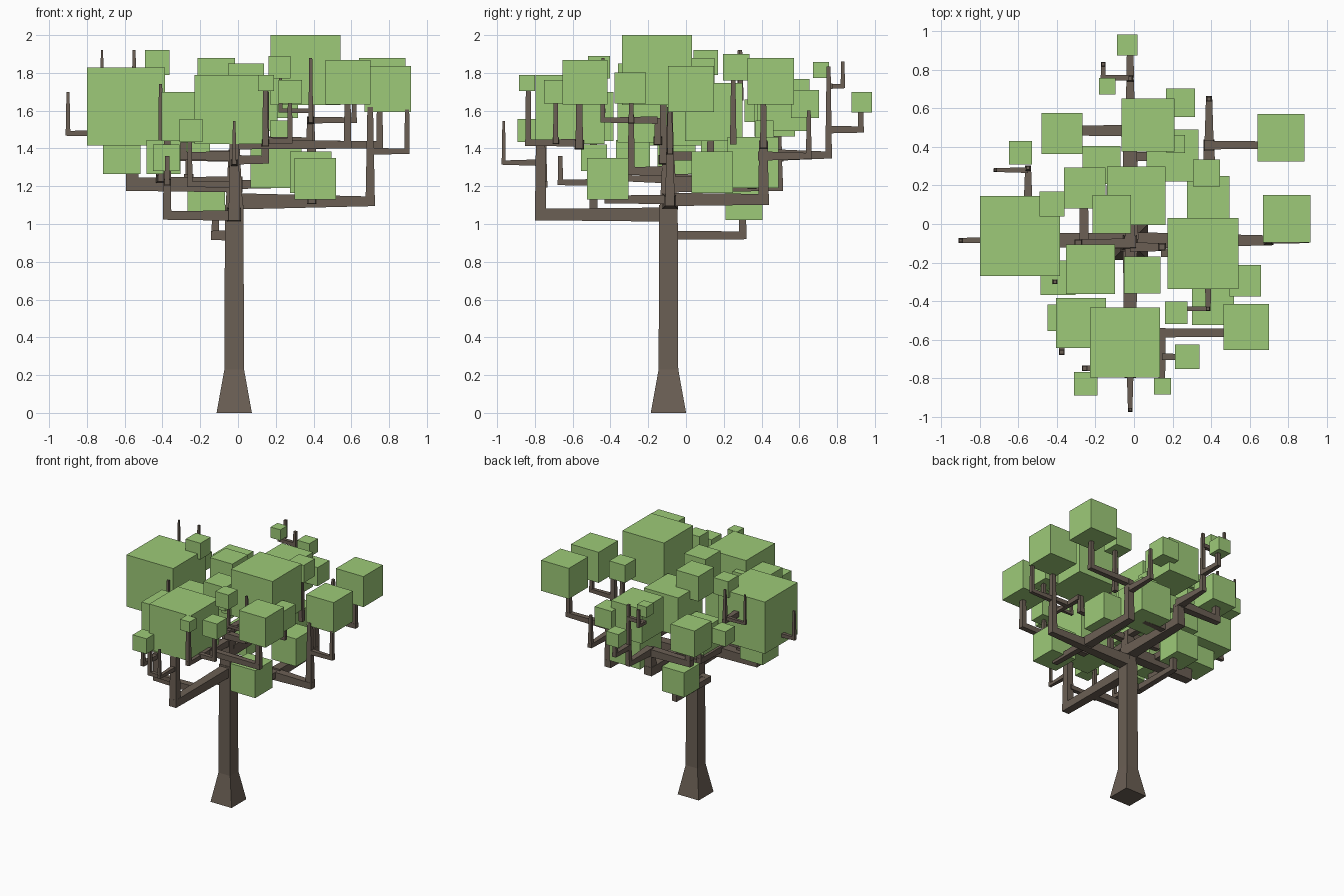
import bpy
import bmesh
from mathutils import Vector

default = bpy.data.objects.get("Cube")
if default:
    bpy.data.objects.remove(default)


def flat_colour(name, rgb):
    mat = bpy.data.materials.new(name)
    mat.use_nodes = True
    mat.diffuse_color = (*rgb, 1)
    shader = next(n for n in mat.node_tree.nodes if n.type == "BSDF_PRINCIPLED")
    shader.inputs["Base Color"].default_value = (*rgb, 1)
    shader.inputs["Roughness"].default_value = 0.9
    return mat


bark = flat_colour("bark brown", (0.147, 0.115, 0.089))
green = flat_colour("leaf green", (0.337, 0.591, 0.188))

DIRECTIONS = {
    "left": Vector((1, 0, 0)), "right": Vector((-1, 0, 0)),
    "back": Vector((0, 1, 0)), "front": Vector((0, -1, 0)),
    "up": Vector((0, 0, 1)),
}


def finish(bm, name, mat):
    bmesh.ops.recalc_face_normals(bm, faces=bm.faces)
    mesh = bpy.data.meshes.new(name)
    bm.to_mesh(mesh)
    bm.free()
    mesh.materials.append(mat)
    bpy.context.collection.objects.link(bpy.data.objects.new(name, mesh))


def taper_box(bm, start, end, wide, narrow):
    """Square bar that narrows from start to end."""
    axis = (end - start).normalized()
    side = Vector((0, 1, 0)) if abs(axis.x) > 0.5 else Vector((1, 0, 0))
    other = axis.cross(side)
    rings = []
    for point, width in ((start, wide), (end, narrow)):
        rings.append([bm.verts.new(point + (side * a + other * b) * width / 2)
                      for a, b in ((-1, -1), (1, -1), (1, 1), (-1, 1))])
    low, high = rings
    bm.faces.new(low)
    bm.faces.new(high)
    for i in range(4):
        j = (i + 1) % 4
        bm.faces.new((low[i], low[j], high[j], high[i]))


def grow(name, start, width, tip=0.65, **steps):
    """Grow a square limb step by step in named directions; return its corners."""
    bm = bmesh.new()
    point = Vector(start)
    corners = [point.copy()]
    ratio = tip ** (1 / len(steps))
    for i, (way, length) in enumerate(steps.items()):
        axis = DIRECTIONS[way]
        end = point + axis * length
        last = i == len(steps) - 1
        reach = 0 if last else width * ratio / 2
        begin = point - axis * (width / 2 if i else 0)
        taper_box(bm, begin, end + axis * reach, width, width * ratio)
        point, width = end, width * ratio
        corners.append(point.copy())
    finish(bm, name, bark)
    return corners


def leaf(name, x, y, z, size):
    bm = bmesh.new()
    bmesh.ops.create_cube(bm, size=size)
    bmesh.ops.translate(bm, verts=bm.verts, vec=(x, y, z))
    finish(bm, name + "_leaf_block", green)


# Trunk with flared foot
bm = bmesh.new()
taper_box(bm, Vector((-0.02, -0.093, 0)), Vector((-0.02, -0.093, 0.23)), 0.187, 0.104)
taper_box(bm, Vector((-0.02, -0.093, 0.23)), Vector((-0.02, -0.093, 1.1)), 0.104, 0.098)
taper_box(bm, Vector((-0.02, -0.093, 1.1)), Vector((-0.02, -0.093, 1.38)), 0.09, 0.06)
finish(bm, "trunk", bark)
grow("trunk_top", (-0.02, -0.09, 1.36), 0.05, back=0.22, up=0.12)
grow("low_twig", (-0.05, -0.09, 0.94), 0.055, right=0.07, back=0.39, up=0.11)

# Left bough and its offshoots
left = grow("left_bough", (0, -0.085, 1.12), 0.085, left=0.7, up=0.5, tip=0.35)
grow("left_outer_twig", (0.71, -0.085, 1.385), 0.035, left=0.185, up=0.22)
grow("left_back_branch", (0.39, -0.08, 1.13), 0.07, back=0.49, up=0.31)
grow("left_back_arm", (0.39, 0.41, 1.42), 0.045, left=0.36, up=0.22)
grow("left_back_twig", (0.39, 0.38, 1.36), 0.05, back=0.27, up=0.24, tip=0.4)
grow("left_inner_twig", (0.39, 0.25, 1.42), 0.035, up=0.36)
grow("left_front_branch", (0.39, -0.1, 1.13), 0.05, front=0.31, up=0.08)

# Right bough and its offshoots
grow("right_bough", (0, -0.085, 1.21), 0.085, right=0.56, up=0.32)
grow("right_outer_twig", (-0.56, -0.085, 1.48), 0.04, right=0.34, up=0.22, tip=0.4)
grow("right_back_branch", (-0.55, -0.08, 1.67), 0.06, back=0.37, up=0.25, tip=0.25)
grow("right_back_twig", (-0.55, 0.28, 1.69), 0.03, right=0.17, up=0.23, tip=0.4)
grow("right_front_branch", (-0.41, -0.09, 1.24), 0.05, front=0.21, up=0.5, tip=0.35)
grow("right_middle_branch", (-0.26, -0.09, 1.24), 0.05, back=0.28, up=0.12)

# Back bough and its offshoots
grow("back_bough", (-0.02, -0.08, 1.21), 0.085, back=0.56, up=0.15)
grow("back_arm", (-0.02, 0.48, 1.365), 0.06, back=0.275, up=0.47, tip=0.35)
grow("back_tip_twig", (-0.02, 0.76, 1.5), 0.04, back=0.165, up=0.12)
grow("back_spike_twig", (-0.02, 0.76, 1.73), 0.03, right=0.14, back=0.07, up=0.13)
grow("back_right_branch", (-0.02, 0.485, 1.36), 0.06, right=0.35, up=0.13)
grow("back_left_branch", (-0.02, 0.35, 1.21), 0.05, left=0.2, up=0.1)

# Front bough and its offshoots
grow("front_bough", (-0.02, -0.09, 1.05), 0.075, front=0.68, up=0.39)
grow("front_tip_twig", (-0.02, -0.77, 1.325), 0.035, front=0.195, up=0.22, tip=0.4)
grow("front_right_branch", (-0.02, -0.49, 1.045), 0.055, right=0.355, up=0.4)
grow("front_right_twig", (-0.375, -0.5, 1.22), 0.035, front=0.165, up=0.14)
grow("front_side_branch", (-0.02, -0.75, 1.21), 0.035, right=0.235, up=0.24)
grow("front_left_branch", (-0.02, -0.565, 1.42), 0.05, left=0.6, up=0.23)
grow("front_left_arm", (0.145, -0.565, 1.43), 0.04, front=0.27, up=0.28)
grow("front_left_twig", (0.145, -0.69, 1.44), 0.035, left=0.13, up=0.2)

# Inner branches carrying the crown
grow("crown_left_branch", (-0.02, -0.12, 1.34), 0.05, left=0.165, up=0.36)
grow("crown_arm", (0.14, -0.15, 1.44), 0.045, left=0.24, up=0.12)
grow("crown_front_arm", (0.385, -0.15, 1.55), 0.04, front=0.29, up=0.33, tip=0.4)
grow("crown_side_twig", (0.385, -0.29, 1.55), 0.035, left=0.23, up=0.1)
grow("crown_tip_twig", (0.385, -0.44, 1.6), 0.025, right=0.16, up=0.18)
grow("crown_right_branch", (-0.02, -0.1, 1.36), 0.05, right=0.27, up=0.1)
grow("crown_front_branch", (-0.02, -0.1, 1.28), 0.055, front=0.19, up=0.3, tip=0.5)

# Large leaf blocks
leaf("right_large", x=-0.593, y=-0.063, z=1.622, size=0.415)
leaf("top_large", x=0.358, y=-0.153, z=1.815, size=0.37)
leaf("front_large", x=-0.047, y=-0.615, z=1.607, size=0.365)
leaf("middle_large", x=0.012, y=0.147, z=1.593, size=0.305)
leaf("back_large", x=0.072, y=0.515, z=1.63, size=0.275)

# Left leaf blocks
leaf("left_back", x=0.763, y=0.448, z=1.755, size=0.245)
leaf("left_outer", x=0.793, y=0.027, z=1.715, size=0.245)
leaf("left_front", x=0.583, y=-0.535, z=1.75, size=0.237)
leaf("left_low_front", x=0.41, y=-0.415, z=1.24, size=0.22)
leaf("left_low", x=0.385, y=0.14, z=1.275, size=0.22)
leaf("left_low_back", x=0.2, y=0.355, z=1.325, size=0.27)
leaf("left_side", x=0.578, y=-0.295, z=1.72, size=0.165)
leaf("left_upper", x=0.377, y=0.265, z=1.83, size=0.14)

# Right leaf blocks
leaf("right_low", x=-0.615, y=-0.05, z=1.365, size=0.2)
leaf("right_front", x=-0.275, y=-0.515, z=1.57, size=0.26)
leaf("right_inner", x=-0.225, y=-0.235, z=1.56, size=0.255)
leaf("right_low_front", x=-0.395, y=-0.28, z=1.355, size=0.18)
leaf("right_low_tip", x=-0.38, y=-0.487, z=1.35, size=0.14)
leaf("right_middle", x=-0.255, y=0.187, z=1.45, size=0.215)
leaf("right_upper", x=-0.427, y=0.105, z=1.855, size=0.13)
leaf("right_back_tip", x=-0.59, y=0.37, z=1.6, size=0.12)

# Back and front leaf blocks
leaf("back_right", x=-0.373, y=0.47, z=1.57, size=0.213)
leaf("back_under", x=-0.168, y=0.307, z=1.12, size=0.197)
leaf("back_left", x=0.242, y=0.63, z=1.635, size=0.15)
leaf("back_tip", x=-0.035, y=0.93, z=1.645, size=0.108)
leaf("back_spike", x=-0.138, y=0.715, z=1.815, size=0.086)
leaf("back_inner", x=0.217, y=0.415, z=1.5, size=0.095)
leaf("front_left_tip", x=0.148, y=-0.842, z=1.747, size=0.086)
leaf("front_left", x=0.277, y=-0.69, z=1.7, size=0.126)
leaf("front_right_tip", x=-0.25, y=-0.83, z=1.495, size=0.122)
leaf("crown_front", x=0.042, y=-0.265, z=1.755, size=0.19)
leaf("crown_tip", x=0.22, y=-0.46, z=1.83, size=0.117)
leaf("crown_middle", x=-0.115, y=0.05, z=1.78, size=0.2)
